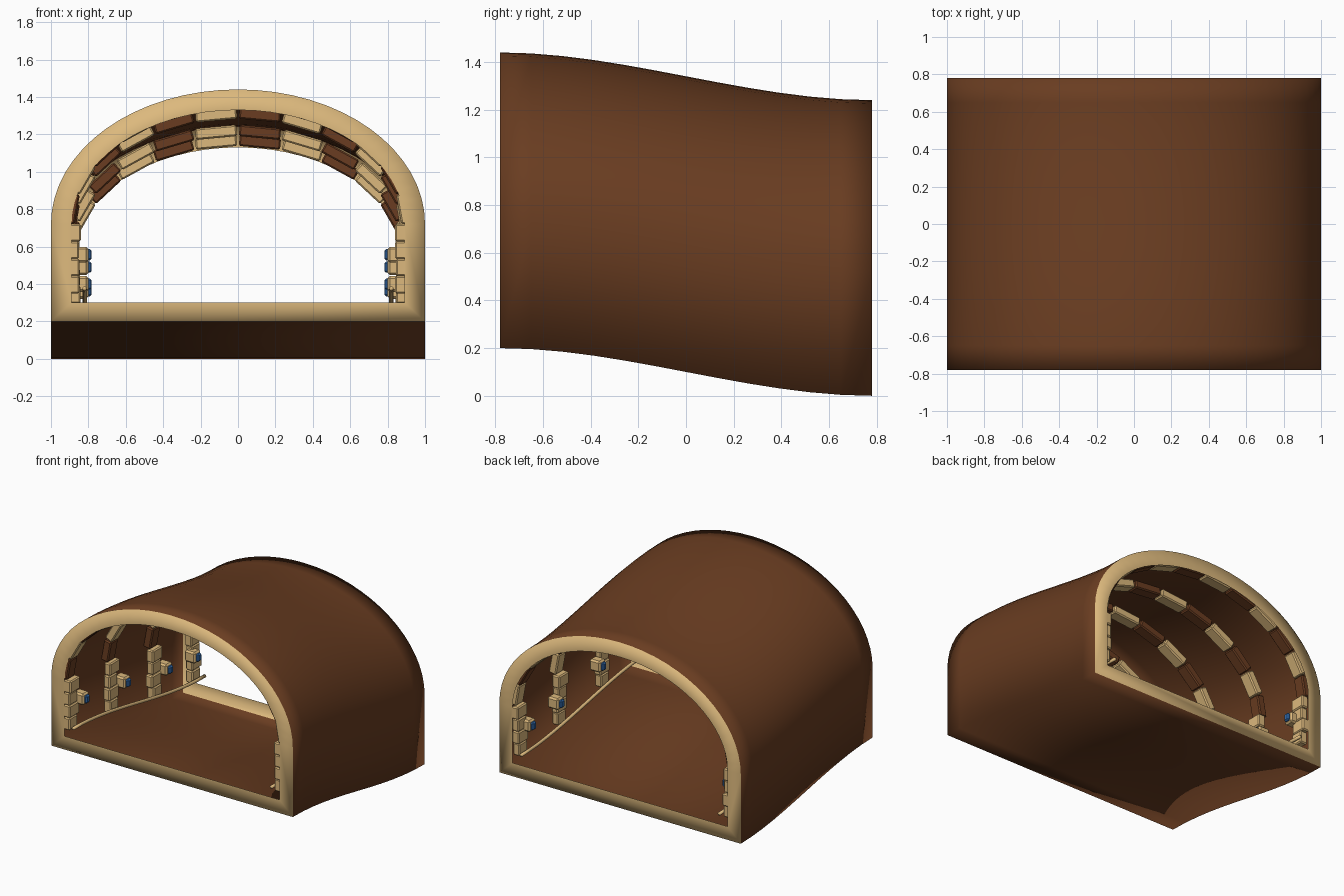
import bpy, bmesh, math, random
from mathutils import Matrix, Vector

random.seed(4)
if "Cube" in bpy.data.objects:
    bpy.data.objects.remove(bpy.data.objects["Cube"])

HALF = 0.78      # half of the tunnel length
DROP = 0.2       # how far the back sinks below the front
SPRING = 0.52    # height where the walls turn into the vault
INNER = (0.89, 0.1, 0.61)   # half width, floor height, vault rise
OUTER = (1.0, 0.0, 0.72)
STATIONS = (-0.73, -0.25, 0.25, 0.72)


def material(name, rgb):
    m = bpy.data.materials.new(name)
    m.use_nodes = True
    m.diffuse_color = (*rgb, 1)
    m.node_tree.nodes["Principled BSDF"].inputs["Base Color"].default_value = (*rgb, 1)
    return m


BROWN = material("earth brown", (0.142, 0.046, 0.015))
SAND = material("sandstone", (0.72, 0.485, 0.205))
BLUE = material("lamp blue", (0.03, 0.14, 0.4))


def slope(y):
    """Height of the tunnel base: an S curve from front to back."""
    t = min(max((y + HALF) / (2 * HALF), 0), 1)
    return DROP * (1 - t * t * (3 - 2 * t))


def finish(name, bm, mats, smooth=False):
    bmesh.ops.recalc_face_normals(bm, faces=bm.faces)
    mesh = bpy.data.meshes.new(name)
    bm.to_mesh(mesh)
    bm.free()
    for m in mats:
        mesh.materials.append(m)
    bpy.context.collection.objects.link(bpy.data.objects.new(name, mesh))
    if smooth:
        mesh.shade_smooth()


def profile(half, base, rise, arch_cuts=32):
    """Closed section: two floor corners, then the vault from right to left."""
    pts = [(-half, base), (half, base)]
    for i in range(arch_cuts + 1):
        a = math.pi * i / arch_cuts
        pts.append((half * math.cos(a), SPRING + rise * math.sin(a)))
    return pts


def add_block(bm, loc, size, turn=0.0, bevel=0.008, mat=0):
    """Bevelled block turned about the y axis."""
    part = bmesh.new()
    bmesh.ops.create_cube(part, size=1, matrix=Matrix.Diagonal((*size, 1)))
    bmesh.ops.bevel(part, geom=part.edges[:], offset=bevel, segments=1, affect='EDGES')
    part.transform(Matrix.Translation(loc) @ Matrix.Rotation(turn, 4, 'Y'))
    for f in part.faces:
        f.material_index = mat
    temp = bpy.data.meshes.new("temp")
    part.to_mesh(temp)
    part.free()
    bm.from_mesh(temp)
    bpy.data.meshes.remove(temp)


# Tunnel shell: one thin brown skin with a flat sandstone rim at each end
bm = bmesh.new()
rows = 12


def ring(shape, y):
    return [bm.verts.new((x, y, z + slope(y))) for x, z in profile(*shape)]


skin = [ring(OUTER, HALF * (2 * j / rows - 1)) for j in range(rows + 1)]
strips = [(a, b, 0) for a, b in zip(skin, skin[1:])]
strips += [(skin[0], ring(INNER, -HALF), 1), (skin[-1], ring(INNER, HALF), 1)]
count = len(skin[0])
for a, b, mat in strips:
    for k in range(count):
        n = (k + 1) % count
        bm.faces.new((a[k], a[n], b[n], b[k])).material_index = mat
finish("tunnel_shell", bm, [BROWN, SAND], smooth=True)

# Stacked stone pillars along both walls
bm = bmesh.new()
FOOT = 0.15
tall = (SPRING - FOOT) / 4
for side in (-1, 1):
    for y in STATIONS:
        for i in range(4):
            deep = 0.055 + random.uniform(-0.006, 0.006)
            wide = 0.095 + 0.02 * (i % 2)
            limit = HALF - wide / 2
            yy = max(-limit, min(limit, y + random.uniform(-0.01, 0.01)))
            add_block(bm, (side * (0.9 - deep / 2), yy, FOOT + tall * (i + 0.5) + slope(y)),
                      (deep, wide, tall))
finish("wall_pillars", bm, [SAND])

# Vault ribs of alternating bricks
bm = bmesh.new()
BRICKS = 12


def vault(a):
    return Vector((-0.905 * math.cos(a), 0, SPRING + 0.648 * math.sin(a)))


for y in STATIONS:
    for i in range(BRICKS):
        p, q = vault(math.pi * i / BRICKS), vault(math.pi * (i + 1) / BRICKS)
        d = q - p
        mid = (p + q) / 2 + Vector((0, y, slope(y)))
        add_block(bm, mid, (d.length * 0.94, 0.09, 0.06),
                  turn=-math.atan2(d.z, d.x), mat=i % 2)
finish("vault_ribs", bm, [BROWN, SAND])

# Wall lamps: stone housing with a blue glass
housing, glass = bmesh.new(), bmesh.new()
for side in (-1, 1):
    for y in (-0.65, -0.16, 0.335, 0.67):
        z = 0.36 + slope(y)
        add_block(housing, (side * 0.845, y, z), (0.09, 0.075, 0.085), bevel=0.012)
        add_block(glass, (side * 0.797, y, z), (0.03, 0.045, 0.06), bevel=0.01)
finish("lamp_housings", housing, [SAND])
finish("lamp_glass", glass, [BLUE])

# Thin rails following the floor on both sides
bm = bmesh.new()
steps, sides, radius = 16, 8, 0.012
for side in (-1, 1):
    rings = []
    for j in range(steps + 1):
        y = HALF * (2 * j / steps - 1)
        rings.append([bm.verts.new((side * 0.82 + radius * math.cos(a), y,
                                    0.175 + slope(y) + radius * math.sin(a)))
                      for a in (2 * math.pi * k / sides for k in range(sides))])
    for a, b in zip(rings, rings[1:]):
        for k in range(sides):
            n = (k + 1) % sides
            bm.faces.new((a[k], a[n], b[n], b[k]))
    bm.faces.new(rings[0])
    bm.faces.new(rings[-1])
finish("floor_rails", bm, [SAND], smooth=True)
